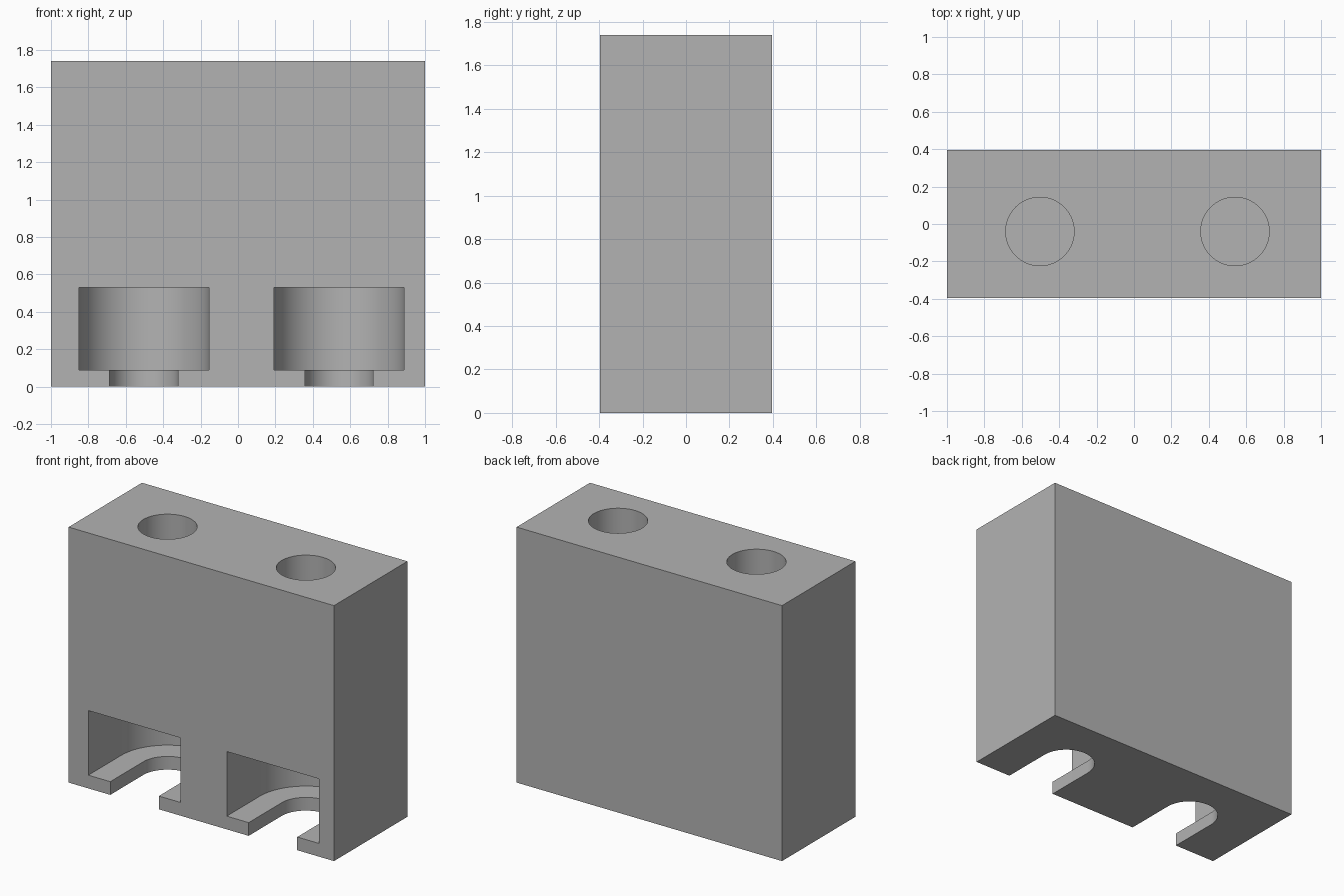
import bpy
import bmesh
import math

if "Cube" in bpy.data.objects:
    bpy.data.objects.remove(bpy.data.objects["Cube"], do_unlink=True)

WIDTH, DEPTH, HEIGHT = 2.0, 0.79, 1.74
HOLE_XS = (-0.503, 0.54)
HOLE_Y = -0.04
BORE_R, POCKET_R = 0.183, 0.348
LIP_Z, POCKET_Z, BORE_FLOOR = 0.09, 0.53, 0.6
SEGMENTS = 64

# Single grey material
grey = bpy.data.materials.new("light grey")
grey.use_nodes = True
colour = (0.45, 0.45, 0.45, 1.0)
grey.diffuse_color = colour
grey.node_tree.nodes["Principled BSDF"].inputs["Base Color"].default_value = colour


def prism(name, outline, z0, z1):
    """Extrude a counter-clockwise outline from z0 up to z1."""
    bm = bmesh.new()
    base = bm.faces.new([bm.verts.new((x, y, z0)) for x, y in outline])
    top = bmesh.ops.extrude_face_region(bm, geom=[base])["geom"]
    verts = [v for v in top if isinstance(v, bmesh.types.BMVert)]
    bmesh.ops.translate(bm, vec=(0, 0, z1 - z0), verts=verts)
    bmesh.ops.recalc_face_normals(bm, faces=bm.faces)
    mesh = bpy.data.meshes.new(name)
    bm.to_mesh(mesh)
    bm.free()
    obj = bpy.data.objects.new(name, mesh)
    bpy.context.collection.objects.link(obj)
    mesh.materials.append(grey)
    return obj


def arc(cx, radius, sweep):
    steps = int(SEGMENTS * sweep / math.tau)
    return [(cx + radius * math.cos(sweep * i / steps),
             HOLE_Y + radius * math.sin(sweep * i / steps)) for i in range(steps + 1)]


def slot_outline(cx, radius):
    """Round at the back, open through the front face."""
    return arc(cx, radius, math.pi) + [(cx - radius, -DEPTH), (cx + radius, -DEPTH)]


# Solid block
hx, hy = WIDTH / 2, DEPTH / 2
block = prism("block", [(-hx, -hy), (hx, -hy), (hx, hy), (-hx, hy)], 0, HEIGHT)

# Pocket, narrower floor slot and blind top bore on each side
cutters = []
for cx in HOLE_XS:
    cutters.append(prism("pocket_cutter", slot_outline(cx, POCKET_R), LIP_Z, POCKET_Z))
    cutters.append(prism("slot_cutter", slot_outline(cx, BORE_R), -0.1, LIP_Z + 0.1))
    cutters.append(prism("bore_cutter", arc(cx, BORE_R, math.tau)[:-1], BORE_FLOOR, HEIGHT + 0.1))

bpy.context.view_layer.objects.active = block
for cutter in cutters:
    cutter.hide_render = True
    cut = block.modifiers.new("cut", "BOOLEAN")
    cut.operation = "DIFFERENCE"
    cut.solver = "EXACT"
    cut.object = cutter
    bpy.ops.object.modifier_apply(modifier=cut.name)
    bpy.data.objects.remove(cutter, do_unlink=True)

# Smooth curved walls, sharp edges
bpy.ops.object.select_all(action="DESELECT")
block.select_set(True)
bpy.ops.object.shade_smooth_by_angle(angle=math.radians(30))
